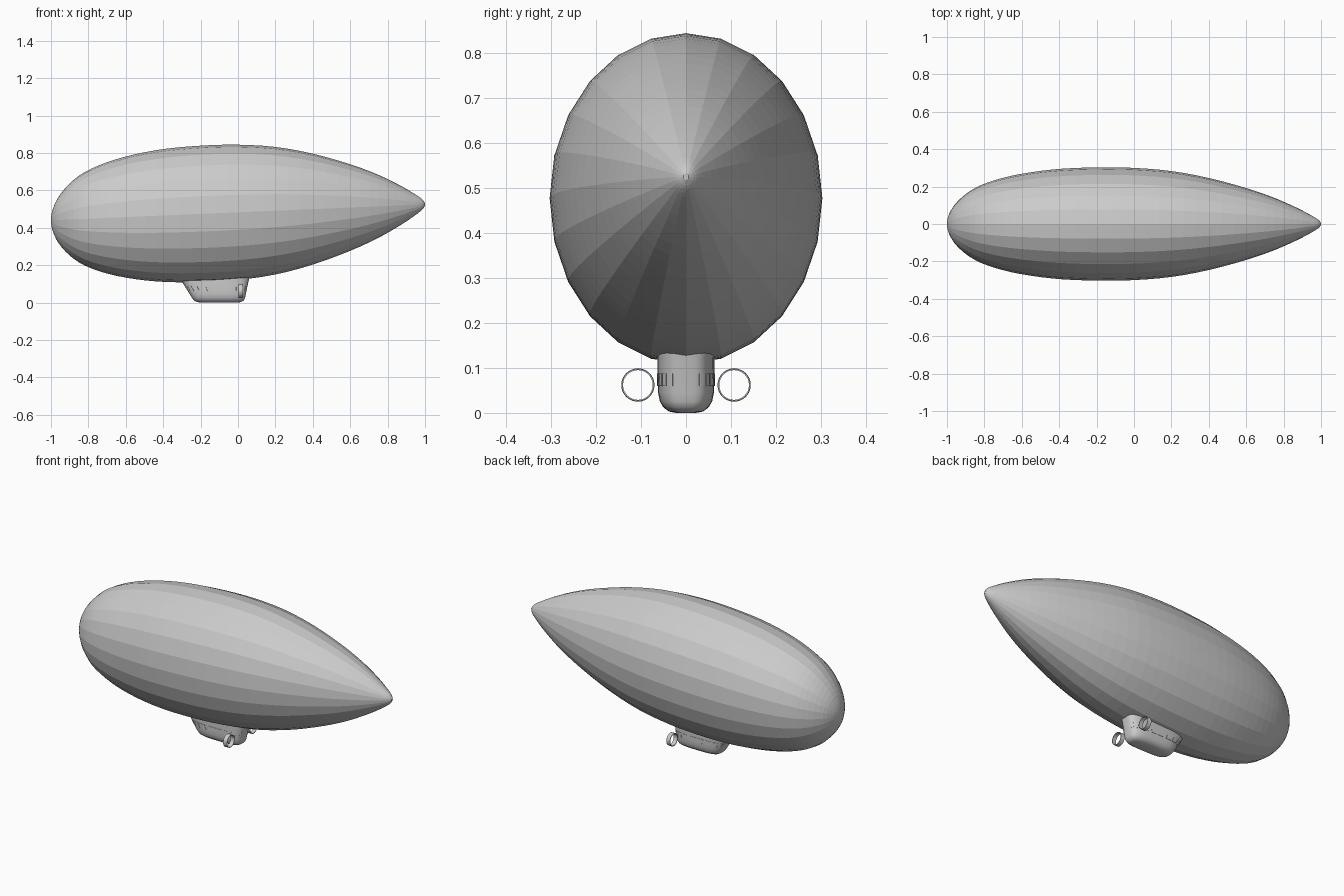
import bpy, bmesh, math

if "Cube" in bpy.data.objects:
    bpy.data.objects.remove(bpy.data.objects["Cube"])


def material(name, value):
    mat = bpy.data.materials.new(name)
    mat.use_nodes = True
    colour = (value, value, value, 1)
    mat.diffuse_color = colour
    mat.node_tree.nodes["Principled BSDF"].inputs["Base Color"].default_value = colour
    return mat


GREY = material("light grey", 0.6)


def finish(name, bm, smooth=None):
    bmesh.ops.recalc_face_normals(bm, faces=bm.faces)
    mesh = bpy.data.meshes.new(name)
    bm.to_mesh(mesh)
    bm.free()
    mesh.materials.append(GREY)
    obj = bpy.data.objects.new(name, mesh)
    bpy.context.collection.objects.link(obj)
    if smooth:
        bpy.ops.object.select_all(action="DESELECT")
        obj.select_set(True)
        bpy.context.view_layer.objects.active = obj
        bpy.ops.object.shade_smooth_by_angle(angle=math.radians(smooth))
    return obj


def loft(bm, rings, closed=False):
    """Skin rings of points; cap the ends, or join last to first."""
    loops = [[bm.verts.new(p) for p in ring] for ring in rings]
    pairs = list(zip(loops, loops[1:]))
    if closed:
        pairs.append((loops[-1], loops[0]))
    else:
        bm.faces.new(loops[0])
        bm.faces.new(loops[-1])
    for a, b in pairs:
        for i in range(len(a)):
            j = (i + 1) % len(a)
            bm.faces.new((a[i], a[j], b[j], b[i]))


# Envelope: 24-sided oval hull, its axis rising slightly towards the tail
SIDES, STEPS = 24, 3
profile = [(-1, 0.012), (-0.99, 0.05), (-0.96, 0.102), (-0.9, 0.16), (-0.82, 0.207),
           (-0.7, 0.247), (-0.55, 0.277), (-0.38, 0.296), (-0.18, 0.303), (0, 0.3),
           (0.2, 0.283), (0.4, 0.246), (0.6, 0.192), (0.75, 0.14), (0.87, 0.087),
           (0.95, 0.045), (0.985, 0.023), (1, 0.006)]


def spline(points, steps):
    """Catmull-Rom curve through the profile points."""
    ext = [points[0]] + points + [points[-1]]
    for a, b, c, d in zip(ext, ext[1:], ext[2:], ext[3:]):
        for k in range(steps):
            t = k / steps
            yield [0.5 * (2 * q + (r - p) * t + (2 * p - 5 * q + 4 * r - s) * t * t
                          + (3 * q - p - 3 * r + s) * t ** 3)
                   for p, q, r, s in zip(a, b, c, d)]
    yield points[-1]


def hull_ring(x, r):
    mid = 0.4825 + 0.0425 * x
    angles = [math.tau * i / SIDES for i in range(SIDES)]
    return [(x, r * math.sin(a), mid + 1.205 * r * math.cos(a)) for a in angles]


bm = bmesh.new()
loft(bm, [hull_ring(x, r) for x, r in spline(profile, STEPS)])
finish("envelope", bm)

# Gondola: rounded cabin lofted from the keel up; level = z, bow x, stern x, half width
levels = [(0, -0.2, 0.0, 0.022), (0.003, -0.22, 0.018, 0.038), (0.012, -0.236, 0.032, 0.05),
          (0.025, -0.246, 0.038, 0.058), (0.045, -0.258, 0.042, 0.062),
          (0.08, -0.28, 0.049, 0.063), (0.14, -0.318, 0.062, 0.063)]


def wall(angle, z, out=0.0):
    """Point on the cabin wall at a plan angle and height."""
    for low, high in zip(levels, levels[1:]):
        if z <= high[0]:
            break
    t = (z - low[0]) / (high[0] - low[0])
    bow, stern, half = [p + (q - p) * t for p, q in zip(low[1:], high[1:])]
    c, s = math.cos(angle), math.sin(angle)
    x = math.copysign(abs(c) ** 0.6, c) * ((stern - bow) / 2 + out)
    y = math.copysign(abs(s) ** 0.6, s) * (half + out)
    return ((bow + stern) / 2 + x, y, z)


bm = bmesh.new()
loft(bm, [[wall(math.tau * i / 48, z[0]) for i in range(48)] for z in levels])
finish("gondola", bm, 40)

# Windows: thin raised plates along both sides, wrapping towards bow and stern
bm = bmesh.new()
COUNT = 9
for side in (-1, 1):
    for n in range(COUNT):
        start = 0.28 + n * 0.29
        rings = []
        for k in range(4):
            a = side * (start + k * 0.07)
            rings.append([wall(a, 0.06, -0.002), wall(a, 0.06, 0.0015),
                          wall(a, 0.088, 0.0015), wall(a, 0.088, -0.002)])
        loft(bm, rings)
finish("windows", bm)

# Propeller shrouds: a thin open ring on each side near the stern
for name, side in (("right", -1), ("left", 1)):
    bm = bmesh.new()
    rings = []
    for i in range(32):
        a = math.tau * i / 32
        rings.append([(x, side * 0.107 + r * math.cos(a), 0.062 + r * math.sin(a))
                      for x, r in ((0.004, 0.037), (0.028, 0.036), (0.028, 0.033), (0.004, 0.033))])
    loft(bm, rings, closed=True)
    finish(name + "_propeller_shroud", bm, 40)
